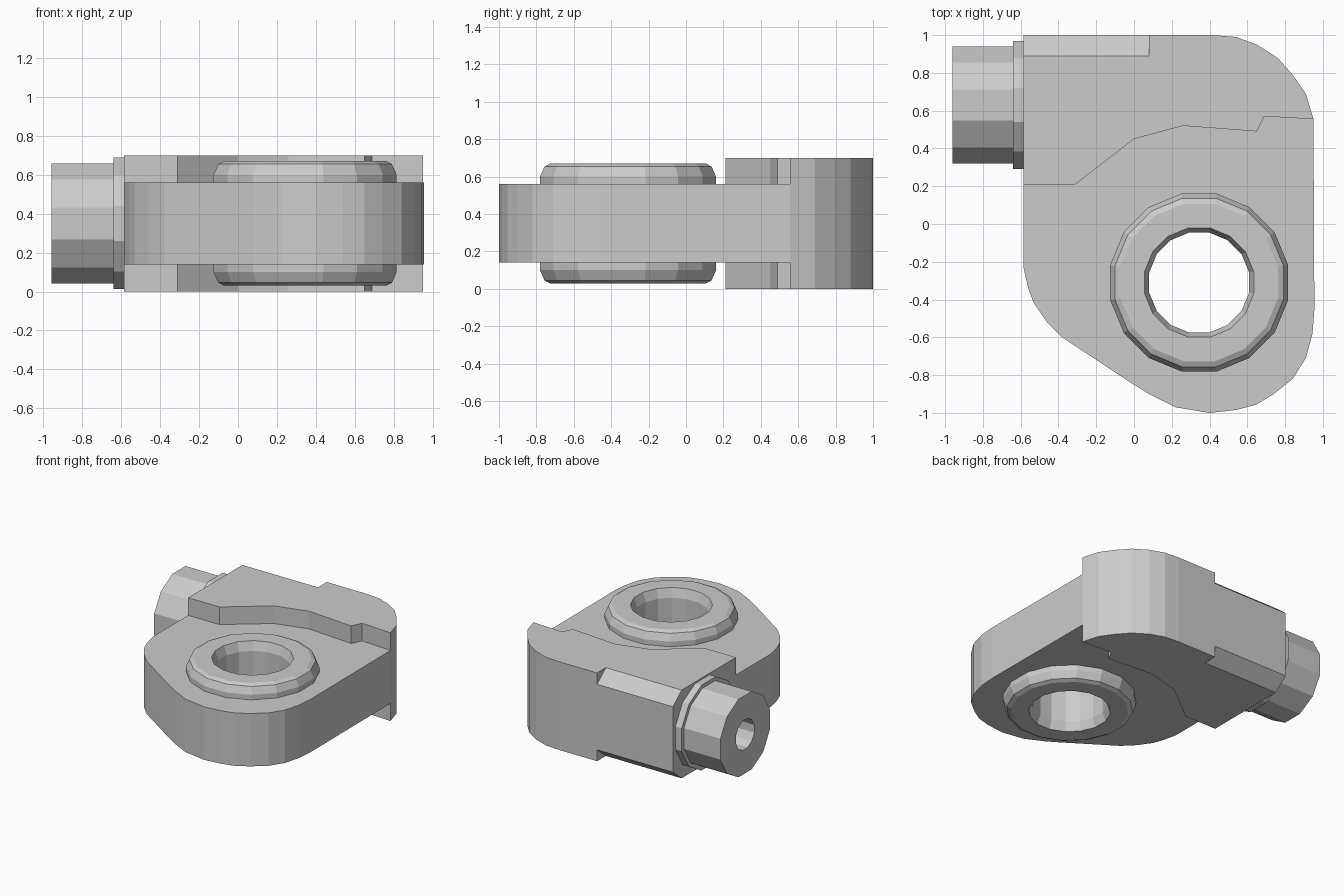
import bpy, bmesh, math
from mathutils import Matrix, Vector

if "Cube" in bpy.data.objects:
    bpy.data.objects.remove(bpy.data.objects["Cube"])

TOP = 0.70
# cyclic axis swap: local x,y,z become world y,z,x
TO_X = Matrix(((0, 0, 1, 0), (1, 0, 0, 0), (0, 1, 0, 0), (0, 0, 0, 1)))


def make(name, bm):
    bmesh.ops.recalc_face_normals(bm, faces=bm.faces)
    me = bpy.data.meshes.new(name)
    bm.to_mesh(me)
    bm.free()
    ob = bpy.data.objects.new(name, me)
    bpy.context.collection.objects.link(ob)
    return ob


def prism(name, pts, lo, hi, mat=Matrix()):
    bm = bmesh.new()
    face = bm.faces.new([bm.verts.new((x, y, lo)) for x, y in pts])
    ext = bmesh.ops.extrude_face_region(bm, geom=[face])
    for v in ext["geom"]:
        if isinstance(v, bmesh.types.BMVert):
            v.co.z = hi
    bm.transform(mat)
    return make(name, bm)


def lathe(name, profile, sides, mat):
    """Closed (radius, height) loop spun around the local z axis."""
    bm = bmesh.new()
    rings = []
    for i in range(sides):
        a = 2 * math.pi * (i + 0.5) / sides
        rings.append([bm.verts.new((r * math.cos(a), r * math.sin(a), h)) for r, h in profile])
    n = len(profile)
    for i in range(sides):
        a, b = rings[i], rings[(i + 1) % sides]
        for j in range(n):
            k = (j + 1) % n
            bm.faces.new((a[j], b[j], b[k], a[k]))
    bm.transform(mat)
    return make(name, bm)


def cut(target, cutter):
    mod = target.modifiers.new("cut", 'BOOLEAN')
    mod.operation = 'DIFFERENCE'
    mod.solver = 'EXACT'
    mod.object = cutter
    bpy.context.view_layer.objects.active = target
    bpy.ops.object.modifier_apply(modifier=mod.name)
    bpy.data.objects.remove(cutter, do_unlink=True)


# thin rounded plate, its rear edge buried inside the block
plate = prism("plate", [
    (0.95, 0.555), (0.955, -0.45), (0.945, -0.58), (0.91, -0.71), (0.84, -0.82),
    (0.74, -0.90), (0.65, -0.955), (0.54, -0.985), (0.40, -1.0), (0.22, -0.97),
    (0.08, -0.90), (-0.01, -0.845), (-0.38, -0.60), (-0.46, -0.52), (-0.53, -0.42),
    (-0.56, -0.34), (-0.585, -0.23), (-0.585, 0.21), (-0.30, 0.60), (0.50, 0.70),
], 0.14, 0.56)

# thick rear block with stepped front edge and rounded rear corner
block = prism("rear_block", [
    (-0.585, 0.21), (-0.31, 0.21), (0.0, 0.45), (0.26, 0.52), (0.65, 0.49),
    (0.69, 0.57), (0.95, 0.555), (0.91, 0.69), (0.84, 0.79), (0.76, 0.88),
    (0.65, 0.95), (0.54, 0.99), (0.42, 1.0), (-0.585, 1.0),
], 0.0, TOP)

# sloping notches along the rear top and bottom edges
wedge = [(0.86, 0.7245), (1.03, 0.5855), (1.1, 0.8)]
for pts in (wedge, [(y, TOP - z) for y, z in wedge]):
    cut(block, prism("notch_cutter", pts, -0.8, 0.08, TO_X))

# pivot bushing through the plate
pivot = Matrix.Translation((0.345, -0.31, 0))
cut(plate, prism("bore_cutter", [
    (0.345 + 0.37 * math.cos(i * math.pi / 8), -0.31 + 0.37 * math.sin(i * math.pi / 8))
    for i in range(16)], -0.1, 0.8))
half = [(0.27, 0.60), (0.295, 0.67), (0.425, 0.67), (0.455, 0.655), (0.48, 0.60)]
lathe("pivot_bushing", half + [(r, TOP - h) for r, h in reversed(half)], 16, pivot)

# side barrel with collar and blind hole
axis = Matrix.Translation((0, 0.63, TOP / 2)) @ TO_X
lathe("side_barrel", [
    (0.12, -0.96), (0.32, -0.96), (0.32, -0.64), (0.35, -0.64), (0.35, -0.56), (0.12, -0.56),
], 12, axis)
